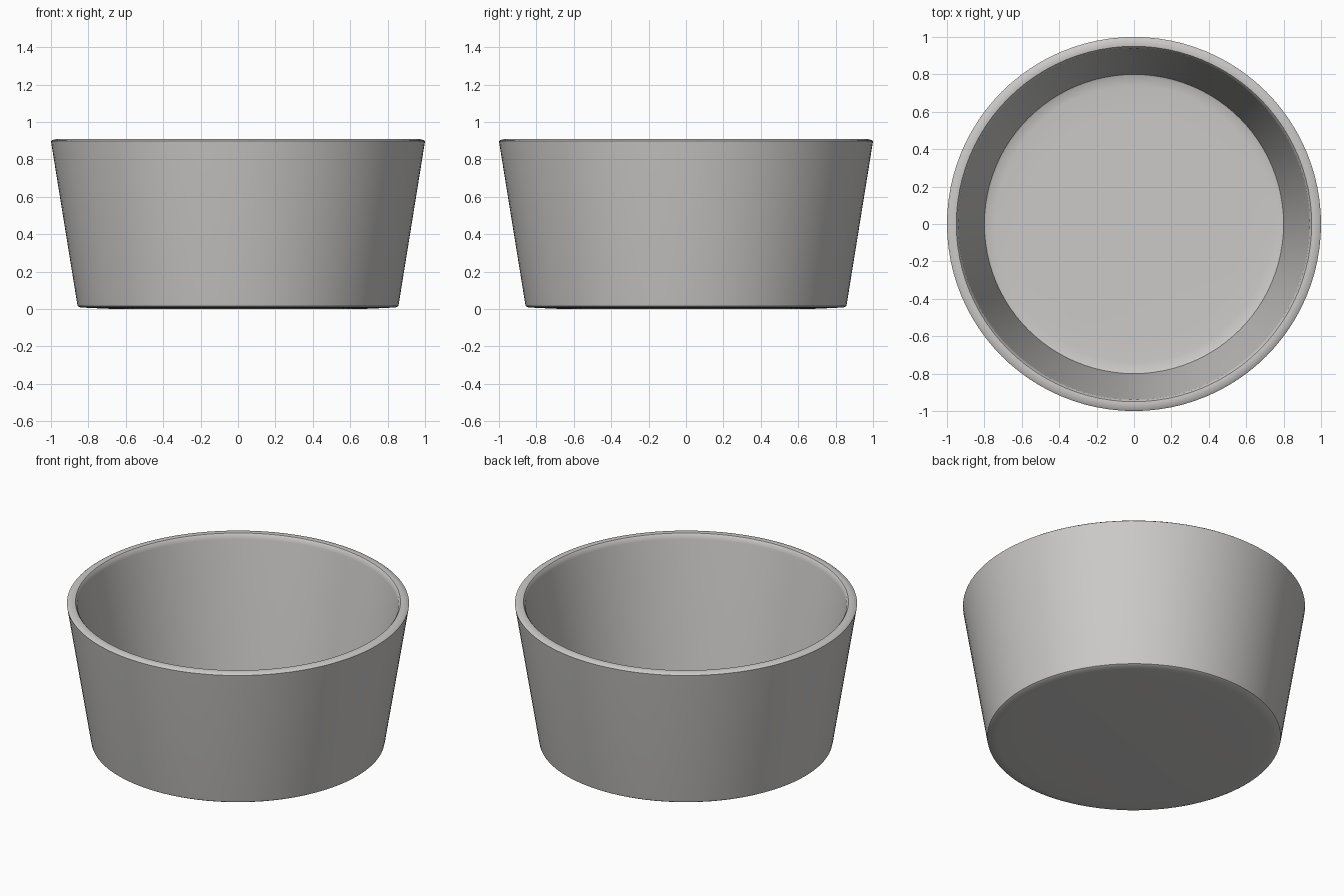
import bpy, bmesh, math

if "Cube" in bpy.data.objects:
    bpy.data.objects.remove(bpy.data.objects["Cube"])

# Clay grey material
mat = bpy.data.materials.new("warm_grey")
mat.diffuse_color = (0.6, 0.59, 0.58, 1)
mat.use_nodes = True
mat.node_tree.nodes["Principled BSDF"].inputs["Base Color"].default_value = mat.diffuse_color

# Half section (radius, height): underside, tapered outer wall, rounded rim, inner wall, floor
profile = [(0, 0.004), (0.66, 0.004), (0.80, 0.01), (0.845, 0.013), (0.857, 0.02),
           (0.861, 0.035), (0.998, 0.885), (1.0, 0.898), (0.992, 0.904), (0.965, 0.91),
           (0.95, 0.908), (0.94, 0.895), (0.936, 0.875),
           (0.80, 0.05), (0.79, 0.045), (0.74, 0.04), (0.60, 0.038), (0, 0.038)]
profile = [(r, max(0, z - 0.004) if z < 0.03 else z) for r, z in profile]

# Spin the section into the bowl
bm = bmesh.new()
verts = [bm.verts.new((r, 0, z)) for r, z in profile]
edges = [bm.edges.new(pair) for pair in zip(verts, verts[1:])]
bmesh.ops.spin(bm, geom=verts + edges, cent=(0, 0, 0), axis=(0, 0, 1),
               angle=2 * math.pi, steps=96, use_merge=True)
bmesh.ops.remove_doubles(bm, verts=bm.verts, dist=1e-4)
bmesh.ops.recalc_face_normals(bm, faces=bm.faces)
mesh = bpy.data.meshes.new("bowl")
bm.to_mesh(mesh)
bm.free()
mesh.materials.append(mat)
bowl = bpy.data.objects.new("bowl", mesh)
bpy.context.collection.objects.link(bowl)

# Smooth shading with sharp floor corner
bpy.context.view_layer.objects.active = bowl
bowl.select_set(True)
bpy.ops.object.shade_smooth_by_angle(angle=math.radians(40))
